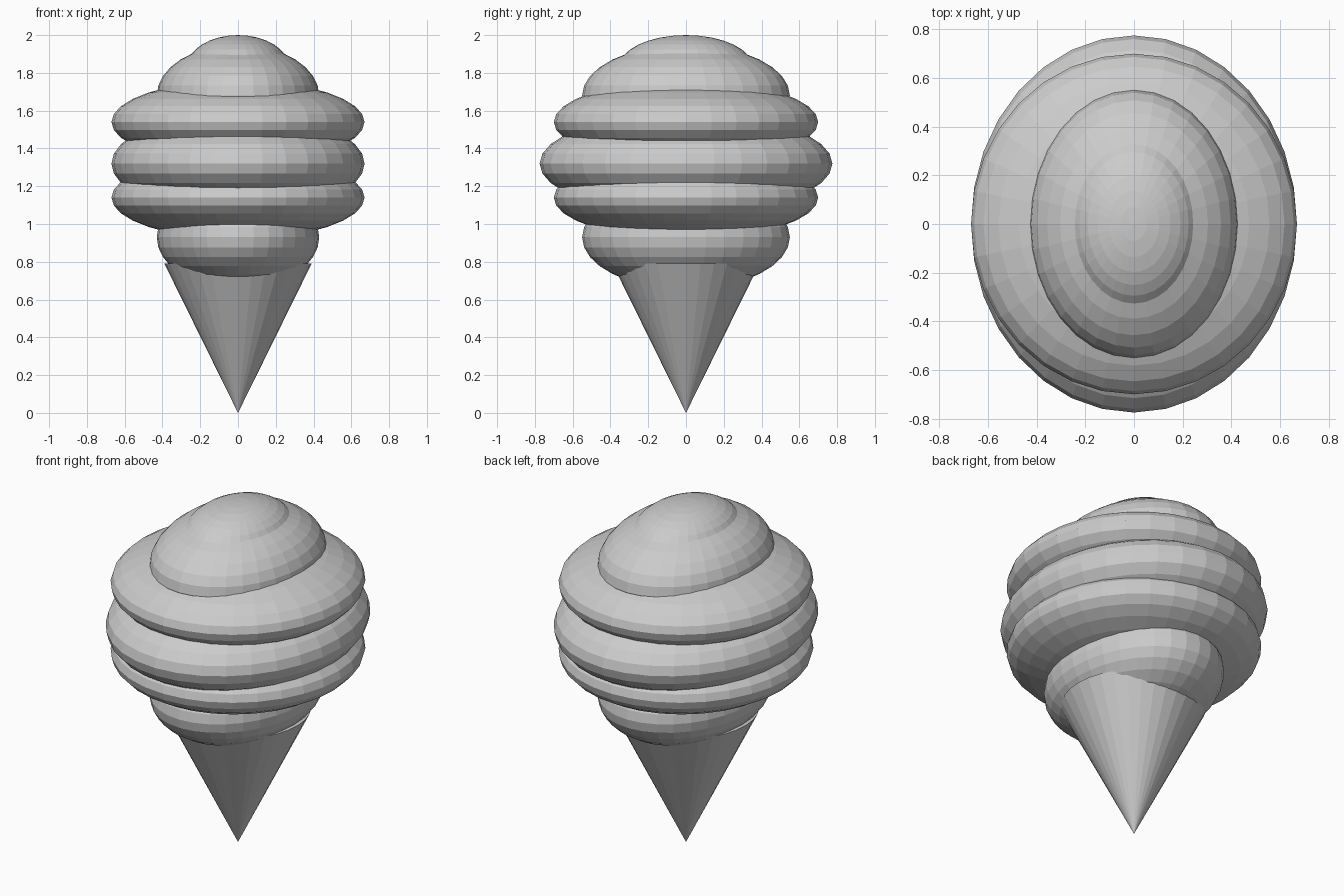
import bpy

if "Cube" in bpy.data.objects:
    bpy.data.objects.remove(bpy.data.objects["Cube"])

# One plain grey for the whole model
grey = bpy.data.materials.new("plain_grey")
grey.diffuse_color = (0.6, 0.6, 0.6, 1.0)
grey.use_nodes = True
grey.node_tree.nodes["Principled BSDF"].inputs["Base Color"].default_value = grey.diffuse_color


def finish(obj, name):
    obj.name = name
    obj.data.materials.append(grey)
    bpy.ops.object.transform_apply(location=False, rotation=False, scale=True)
    bpy.ops.object.shade_flat()


def scoop(name, z, rx, ry, rz):
    """Flattened, flat-faced ellipsoid layer."""
    bpy.ops.mesh.primitive_uv_sphere_add(segments=32, ring_count=16, radius=1, location=(0, 0, z))
    obj = bpy.context.object
    obj.scale = (rx, ry, rz)
    finish(obj, name)


# Wafer cone, point down
bpy.ops.mesh.primitive_cone_add(vertices=32, radius1=0, radius2=0.39, depth=0.79,
                                location=(0, 0, 0.395))
finish(bpy.context.object, "wafer_cone")

# Stacked ice cream layers, bottom to top
for name, z, rx, ry, rz in [
    ("base_scoop", 0.93, 0.43, 0.55, 0.275),
    ("lower_layer", 1.14, 0.67, 0.70, 0.22),
    ("middle_layer", 1.32, 0.67, 0.775, 0.27),
    ("upper_layer", 1.54, 0.67, 0.70, 0.22),
    ("top_scoop", 1.68, 0.43, 0.55, 0.27),
    ("tip_scoop", 1.83, 0.27, 0.355, 0.17),
]:
    scoop(name, z, rx, ry, rz)
